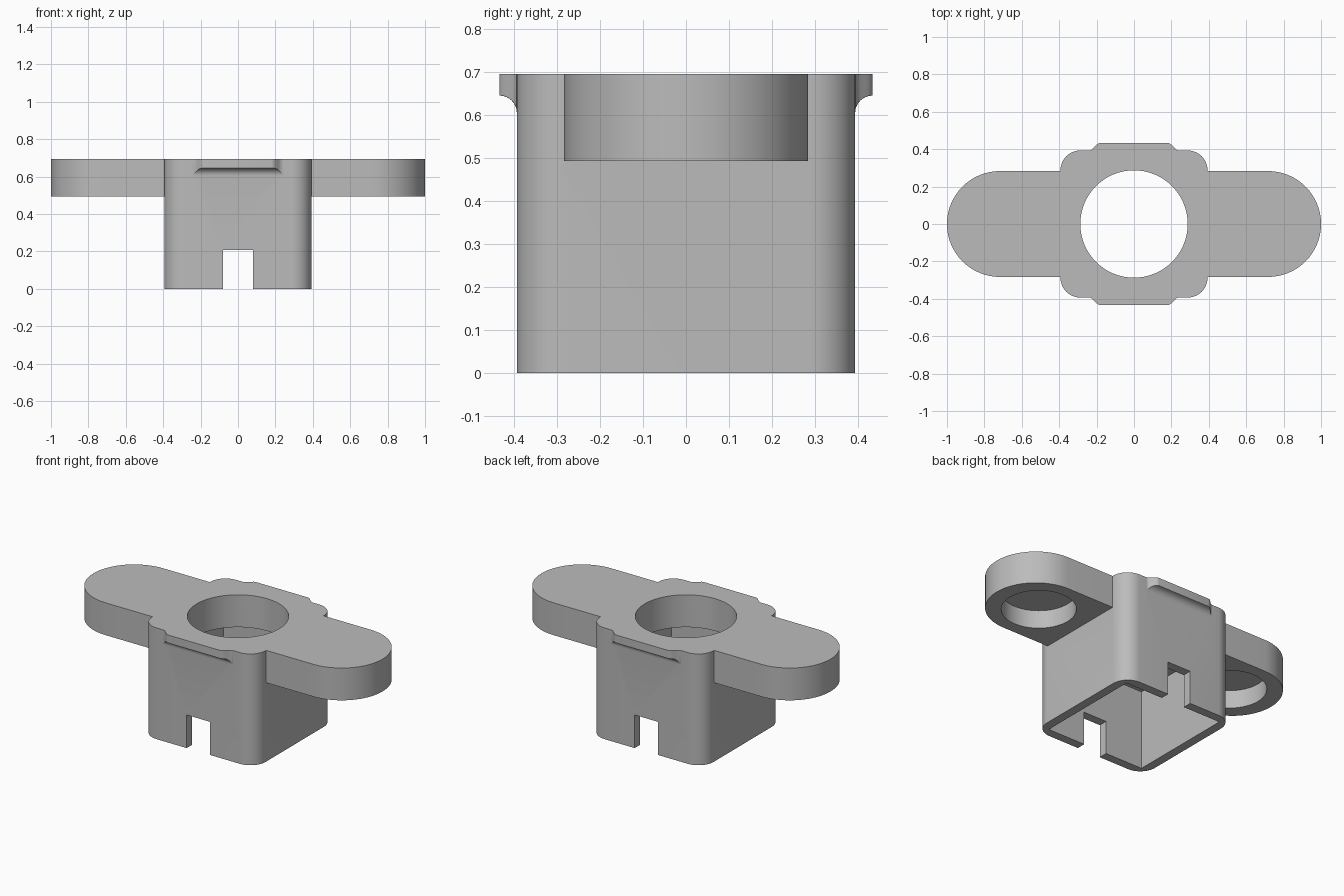
import bpy, bmesh
from math import sin, cos, pi, radians, sqrt

cube = bpy.data.objects.get("Cube")
if cube:
    bpy.data.objects.remove(cube, do_unlink=True)

grey = bpy.data.materials.new("plain grey")
grey.use_nodes = True
grey.diffuse_color = (0.5, 0.5, 0.5, 1)
grey.node_tree.nodes["Principled BSDF"].inputs["Base Color"].default_value = (0.5, 0.5, 0.5, 1)

HALF, TOP, PLATE = 0.393, 0.695, 0.493   # body half width, top, plate underside
INNER, WING = 0.338, 0.283               # cavity half width, wing half width
LIP, COVE = 0.04, 0.605                  # lip reach, start of the cove under it


def loft(name, rings):
    """Closed solid through rings that have equal point counts."""
    bm = bmesh.new()
    rows = [[bm.verts.new(p) for p in ring] for ring in rings]
    n = len(rows[0])
    for a, b in zip(rows, rows[1:]):
        for i in range(n):
            j = (i + 1) % n
            bm.faces.new((a[i], a[j], b[j], b[i]))
    bm.faces.new(rows[0][::-1])
    bm.faces.new(rows[-1])
    bmesh.ops.recalc_face_normals(bm, faces=bm.faces)
    mesh = bpy.data.meshes.new(name)
    bm.to_mesh(mesh)
    bm.free()
    mesh.materials.append(grey)
    ob = bpy.data.objects.new(name, mesh)
    bpy.context.collection.objects.link(ob)
    return ob


def prism(name, outline, z0, z1):
    return loft(name, [[(x, y, z) for x, y in outline] for z in (z0, z1)])


def arc(cx, cy, r, start, end, n):
    return [(cx + r * cos(radians(start + (end - start) * i / n)),
             cy + r * sin(radians(start + (end - start) * i / n))) for i in range(n + 1)]


def circle(cx, r, n=64):
    return arc(cx, 0, r, 0, 360, n)[:-1]


def rect(w, d):
    return [(-w, -d), (w, -d), (w, d), (-w, d)]


def combine(target, tool, operation):
    mod = target.modifiers.new(operation.lower(), 'BOOLEAN')
    mod.operation, mod.object, mod.solver = operation, tool, 'EXACT'
    tool.hide_render = True
    bpy.context.view_layer.objects.active = target
    bpy.ops.object.modifier_apply(modifier=mod.name)
    bpy.data.objects.remove(tool, do_unlink=True)


# Square body with rounded upright corners
r = 0.105
c = HALF - r
corners = []
for k, (sx, sy) in enumerate([(1, 1), (-1, 1), (-1, -1), (1, -1)]):
    corners += arc(sx * c, sy * c, r, 90 * k, 90 * k + 90, 10)
body = prism("mount_body", corners, 0, TOP)

# Round-ended wings on both sides
for s in (1, -1):
    outline = [(0.36, -WING)] + arc(1 - WING, 0, WING, -90, 90, 32) + [(0.36, WING)]
    wing = prism("wing", [(s * x, y) for x, y in outline], PLATE, TOP)
    combine(body, wing, 'UNION')


# Small lips on front and back, coved underneath and blended at the ends
def lip_section(x, side):
    t = min(1, max(0, (abs(x) - 0.18) / 0.06))
    reach = LIP * (0.5 + 0.5 * cos(pi * t)) + 0.0002
    pts = [(HALF - 0.02, COVE)]
    for i in range(9):
        y = reach * (i / 8) ** 2
        pts.append((HALF + y, COVE + sqrt(max(0, LIP ** 2 - (LIP - y) ** 2))))
    pts += [(HALF + reach, TOP), (HALF - 0.02, TOP)]
    return [(x, side * y, z) for y, z in pts]


stations = [0.18 + 0.06 * i / 10 for i in range(11)]
stations = [-x for x in reversed(stations)] + stations
for side in (1, -1):
    lip = loft("lip", [lip_section(x, side) for x in stations])
    combine(body, lip, 'UNION')

# Open cavity below, round hole in the top, slots through front and back
combine(body, prism("cavity_cutter", rect(INNER, INNER), -0.1, PLATE), 'DIFFERENCE')
combine(body, prism("hole_cutter", circle(0, 0.287), 0.4, 0.8), 'DIFFERENCE')
combine(body, prism("slot_cutter", rect(0.08, 0.6), -0.1, 0.207), 'DIFFERENCE')

# Blind round pockets under the wings
for s in (1, -1):
    combine(body, prism("pocket_cutter", circle(s * 0.695, 0.21), 0.4, 0.605), 'DIFFERENCE')

bpy.ops.object.select_all(action='DESELECT')
body.select_set(True)
bpy.context.view_layer.objects.active = body
bpy.ops.object.shade_smooth_by_angle(angle=radians(30))
